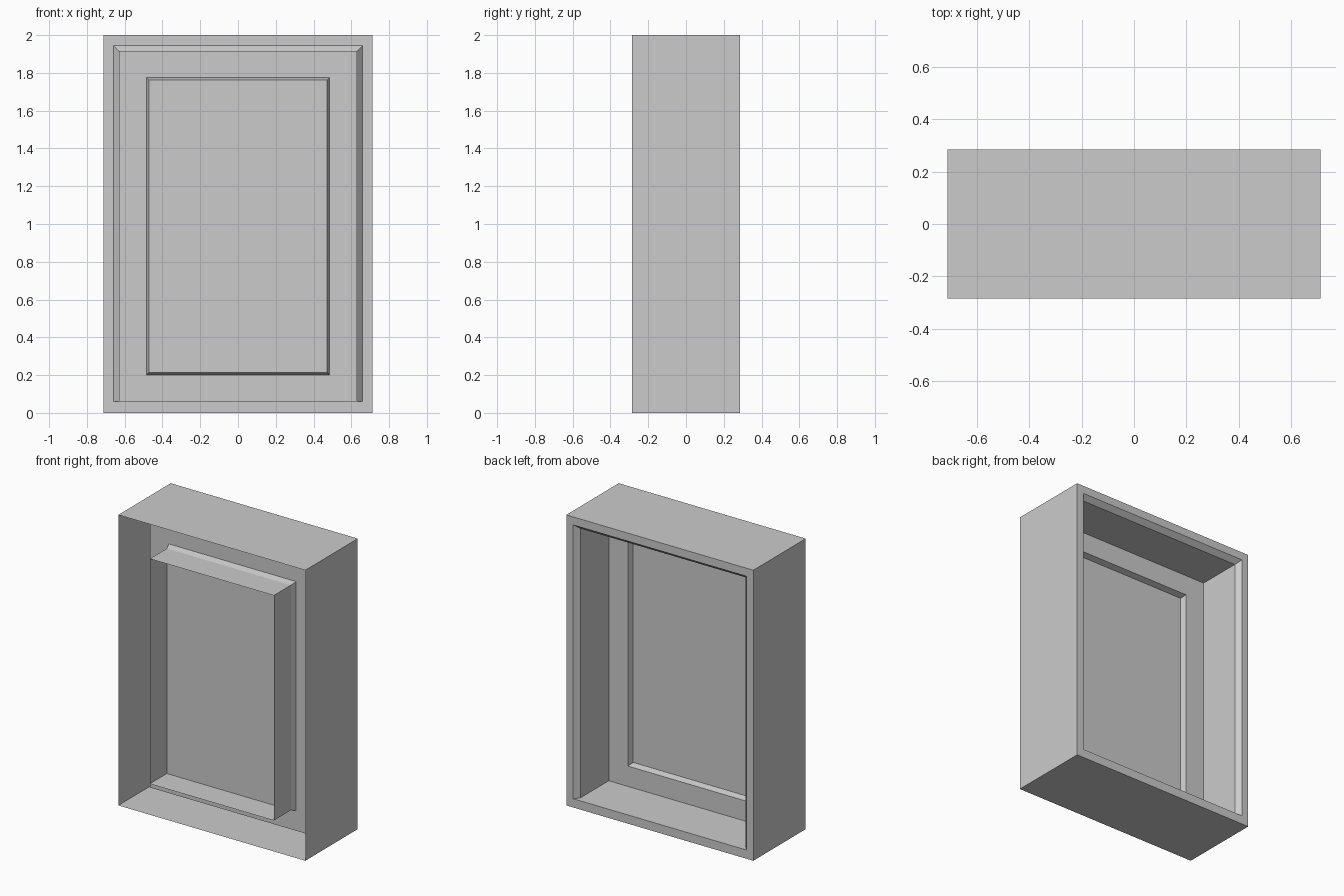
import bpy
import bmesh

cube = bpy.data.objects.get("Cube")
if cube:
    bpy.data.objects.remove(cube, do_unlink=True)

grey = bpy.data.materials.new("plain_grey")
grey.use_nodes = True
colour = (0.6, 0.6, 0.6, 1)
grey.diffuse_color = colour
grey.node_tree.nodes["Principled BSDF"].inputs["Base Color"].default_value = colour


def loft(name, rings, cap=False):
    """Thin shell through rectangles given as (half width, bottom, top, y)."""
    bm = bmesh.new()
    loops = [[bm.verts.new(p) for p in ((-w, y, lo), (w, y, lo), (w, y, hi), (-w, y, hi))]
             for w, lo, hi, y in rings]
    for a, b in zip(loops, loops[1:]):
        for i in range(4):
            j = (i + 1) % 4
            bm.faces.new((a[i], b[i], b[j], a[j]))
    if cap:
        bm.faces.new(reversed(loops[-1]))
    mesh = bpy.data.meshes.new(name)
    bm.to_mesh(mesh)
    bm.free()
    mesh.materials.append(grey)
    obj = bpy.data.objects.new(name, mesh)
    bpy.context.collection.objects.link(obj)
    return obj


# Section rectangles shared by neighbouring parts
case_front = (0.712, 0, 2, -0.285)
case_back = (0.712, 0, 2, 0.285)
rim_inner = (0.66, 0.06, 1.945, 0.285)
chamfer_end = (0.63, 0.06, 1.915, 0.25)
recess_floor = (0.63, 0.06, 1.915, -0.06)
window_edge = (0.485, 0.20, 1.775, -0.06)
panel_edge = (0.472, 0.213, 1.762, -0.10)
sleeve_front = (0.472, 0.213, 1.762, -0.285)

# Outer case, open at the front, with a flat rim round the back
loft("outer_case", [case_front, case_back, rim_inner])

# Recess let in from the back, chamfered on its sides and top
loft("back_recess", [rim_inner, chamfer_end, recess_floor, window_edge])

# Sunken panel with sloping edges
loft("window_panel", [window_edge, panel_edge], cap=True)

# Open sleeve running forward from the panel
loft("front_sleeve", [sleeve_front, panel_edge])
